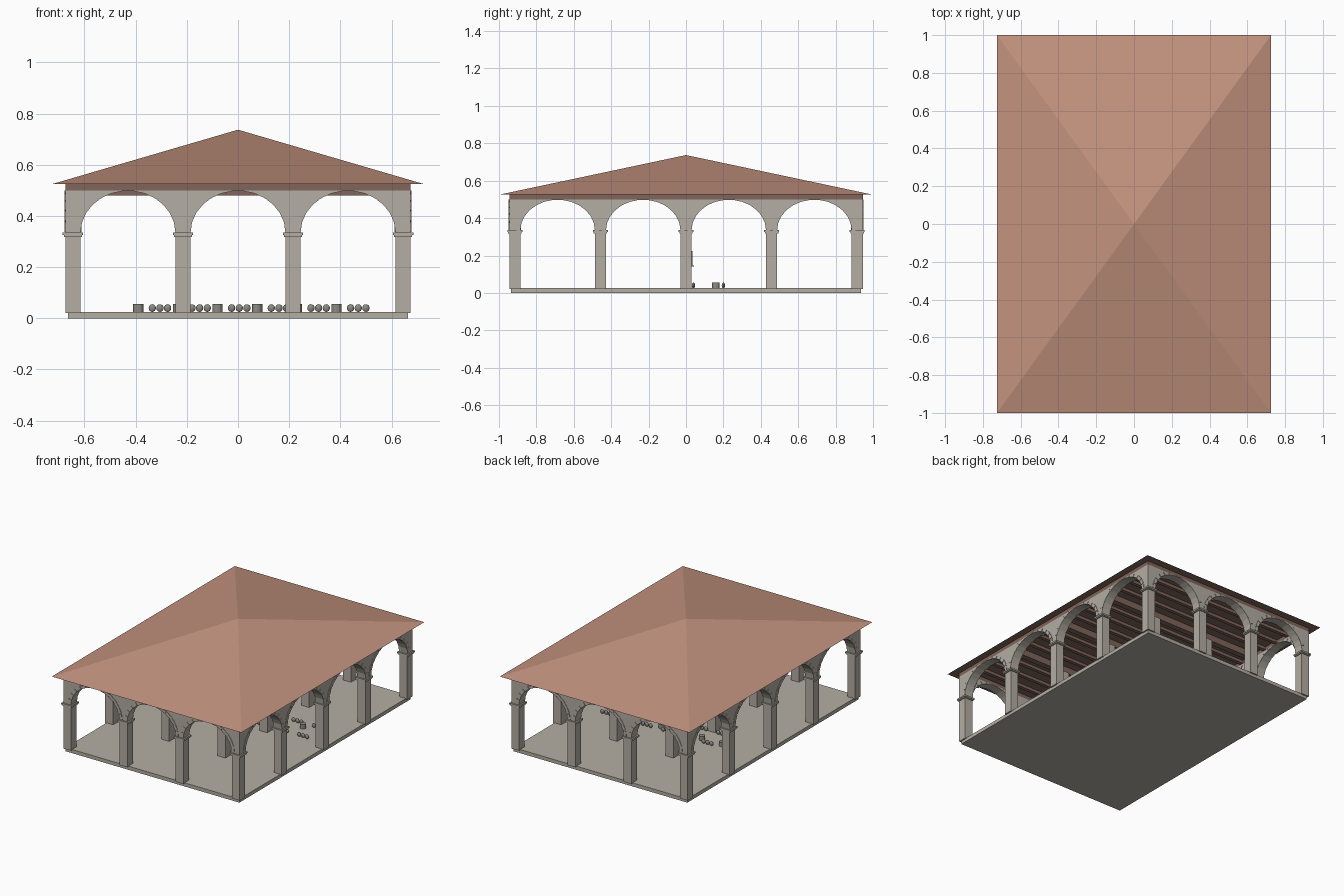
import bpy, bmesh, math
from mathutils import Vector

cube = bpy.data.objects.get("Cube")
if cube:
    bpy.data.objects.remove(cube, do_unlink=True)


def material(name, rgb):
    lin = [((c / 255 + 0.055) / 1.055) ** 2.4 for c in rgb] + [1.0]
    m = bpy.data.materials.new(name)
    m.use_nodes = True
    m.diffuse_color = lin
    m.node_tree.nodes["Principled BSDF"].inputs["Base Color"].default_value = lin
    return m


STONE = material("pale stone", (180, 174, 163))
CLAY = material("terracotta", (195, 146, 126))
WOOD = material("dark wood", (128, 101, 90))
POT = material("grey pottery", (142, 139, 130))

PX = [-0.645, -0.215, 0.215, 0.645]         # pillar lines across the width
PY = [-0.915, -0.4575, 0, 0.4575, 0.915]    # pillar lines along the length
HALF = 0.03
FLOOR, SPRING, TOP, EAVE, APEX = 0.025, 0.335, 0.5, 0.525, 0.737
RISE = 0.163


def finish(name, bm, *mats):
    bmesh.ops.recalc_face_normals(bm, faces=bm.faces)
    me = bpy.data.meshes.new(name)
    bm.to_mesh(me)
    bm.free()
    for m in mats:
        me.materials.append(m)
    ob = bpy.data.objects.new(name, me)
    bpy.context.collection.objects.link(ob)
    return ob


def add_box(bm, lo, hi):
    geo = bmesh.ops.create_cube(bm, size=1)
    lo, hi = Vector(lo), Vector(hi)
    for v in geo["verts"]:
        v.co = (lo + hi) / 2 + v.co * (hi - lo)


def box(name, lo, hi, mat):
    bm = bmesh.new()
    add_box(bm, lo, hi)
    return finish(name, bm, mat)


def add_prism(bm, outline, along_x, offset, depth):
    """Extrude a (u, z) outline through the thickness of a wall."""
    def place(u, z, d):
        return (u, d, z) if along_x else (d, u, z)
    face = bm.faces.new([bm.verts.new(place(u, z, offset - depth)) for u, z in outline])
    out = bmesh.ops.extrude_face_region(bm, geom=[face])
    shift = Vector(place(0, 0, 2 * depth))
    for v in out["geom"]:
        if isinstance(v, bmesh.types.BMVert):
            v.co += shift


def arch_point(mid, rad, angle, extra=0):
    return (mid + (rad + extra) * math.cos(angle),
            min(TOP, SPRING + (RISE + extra) * math.sin(angle)))


def arcade(name, lines, along_x, offset):
    """Arched wall above the pillars, with raised wedge stones round each arch."""
    end = lines[-1] + HALF
    outline = [(-end, SPRING), (-end, TOP), (end, TOP), (end, SPRING)]
    stones = bmesh.new()
    count = 13
    for a, b in reversed(list(zip(lines, lines[1:]))):
        mid, rad = (a + b) / 2, (b - a) / 2 - HALF
        outline += [arch_point(mid, rad, math.pi * i / 24) for i in range(25)]
        for i in range(count):
            t0 = math.pi * (i + 0.06) / count
            t1 = math.pi * (i + 0.94) / count
            wedge = [arch_point(mid, rad, t0), arch_point(mid, rad, t1),
                     arch_point(mid, rad, t1, 0.022), arch_point(mid, rad, t0, 0.022)]
            add_prism(stones, wedge, along_x, offset, HALF + 0.003)
    wall = bmesh.new()
    add_prism(wall, outline, along_x, offset, HALF)
    finish(name + "_wall", wall, STONE)
    finish(name + "_arch_stones", stones, STONE)


def pillar(name, x, y, top):
    bm = bmesh.new()
    add_box(bm, (x - HALF, y - HALF, 0.02), (x + HALF, y + HALF, top))
    # two stepped capital mouldings
    for grow, z0, z1 in ((0.006, 0.318, 0.325), (0.01, 0.325, 0.336)):
        r = HALF + grow
        add_box(bm, (x - r, y - r, z0), (x + r, y + r, z1))
    finish(name, bm, STONE)


# Floor slab
box("floor_slab", (-0.665, -0.935, 0), (0.665, 0.935, FLOOR), STONE)

# Pillars: outer ring reaches the arches, inner rows reach the beams
for i, x in enumerate(PX):
    for j, y in enumerate(PY):
        outer = i in (0, 3) or j in (0, 4)
        pillar("outer_pillar" if outer else "inner_pillar", x, y, SPRING if outer else 0.48)

# Arcades on all four sides
for side, sign in (("front", -1), ("back", 1)):
    arcade(side, PX, True, sign * PY[-1])
for side, sign in (("right", -1), ("left", 1)):
    arcade(side, PY, False, sign * PX[-1])

# Wooden plates on top of the walls
for s in (-1, 1):
    y, x = s * PY[-1], s * PX[-1]
    box("wall_plate_end", (-0.675, y - HALF, TOP), (0.675, y + HALF, EAVE), WOOD)
    box("wall_plate_side", (x - HALF, -0.885, TOP), (x + HALF, 0.885, EAVE), WOOD)

# Cross beams over the pillar rows, with lighter joists between
for y in PY[1:-1]:
    box("cross_beam", (-0.62, y - 0.02, 0.48), (0.62, y + 0.02, EAVE), WOOD)
for a, b in zip(PY, PY[1:]):
    for k in (1, 2, 3):
        y = a + (b - a) * k / 4
        box("joist", (-0.62, y - 0.012, 0.504), (0.62, y + 0.012, EAVE), WOOD)

# Pyramid roof with a wooden ceiling
bm = bmesh.new()
rim = [bm.verts.new((sx * 0.725, sy, EAVE)) for sx, sy in ((-1, -1), (1, -1), (1, 1), (-1, 1))]
peak = bm.verts.new((0, 0, APEX))
bm.faces.new(rim).material_index = 1
for i in range(4):
    bm.faces.new((rim[i], rim[(i + 1) % 4], peak))
finish("roof", bm, CLAY, WOOD)

# Market goods: ribbed tubs with a row of pots on either side
tubs, pots = bmesh.new(), bmesh.new()
for k in range(6):
    x = -0.39 + 0.155 * k
    geo = bmesh.ops.create_cone(tubs, cap_ends=True, segments=12,
                                radius1=0.02, radius2=0.02, depth=0.03)
    bmesh.ops.translate(tubs, verts=geo["verts"], vec=(x, 0.16, 0.04))
    for step in (0.055, 0.085, 0.115):
        for y in (0.04, 0.2):
            geo = bmesh.ops.create_uvsphere(pots, u_segments=12, v_segments=8, radius=0.015)
            for v in geo["verts"]:
                v.co = Vector((x + step, y, 0.04)) + v.co * Vector((0.95, 0.6, 1))
finish("tubs", tubs, POT)
finish("pots", pots, POT)

# Small panels with a ledge on the middle pillars
for x in PX[1:3]:
    box("pillar_panel", (x - 0.02, HALF, 0.145), (x + 0.02, HALF + 0.005, 0.225), POT)
    box("panel_ledge", (x - 0.02, HALF, 0.142), (x + 0.02, HALF + 0.013, 0.147), POT)
